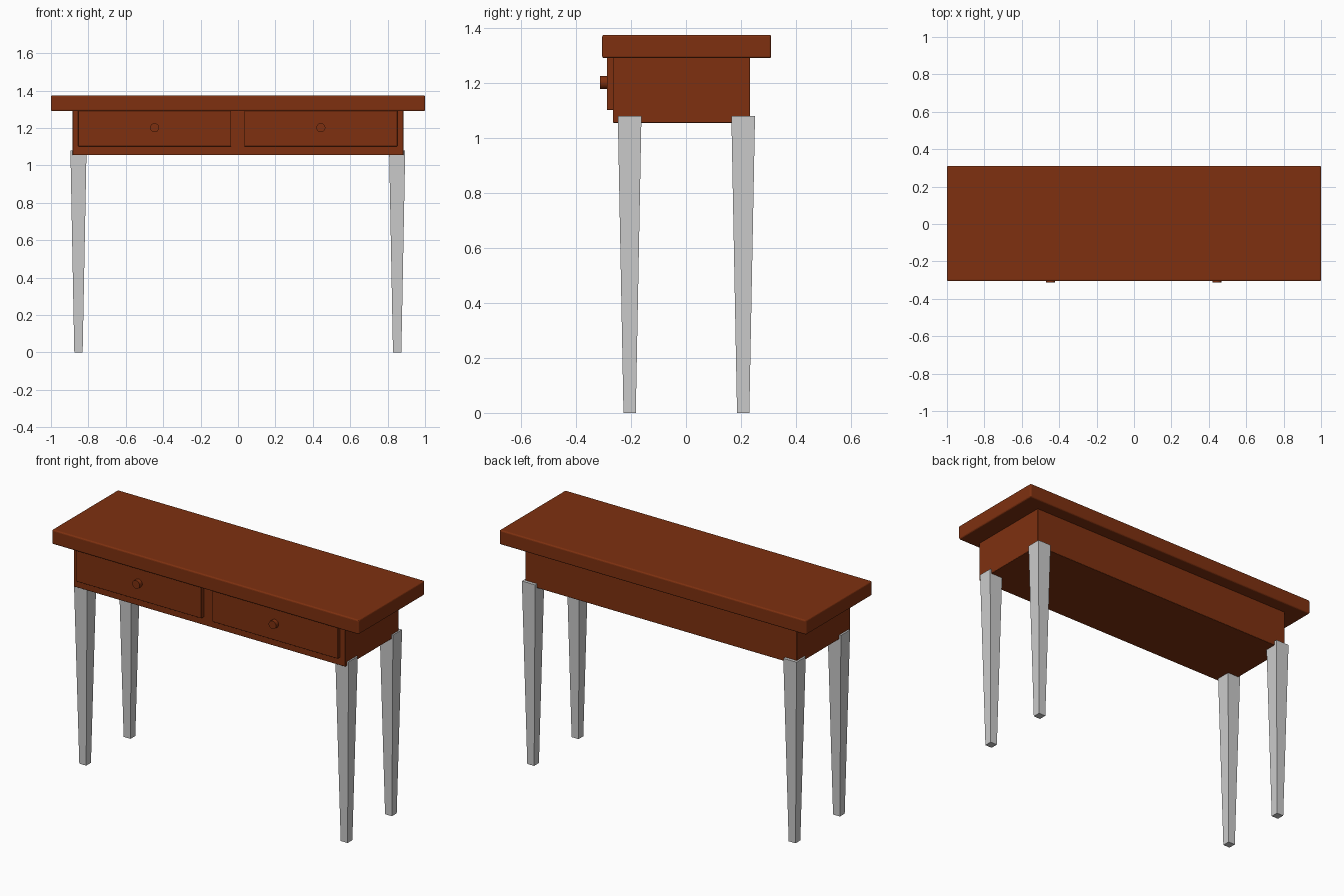
import bpy
import bmesh
from mathutils import Matrix

if "Cube" in bpy.data.objects:
    bpy.data.objects.remove(bpy.data.objects["Cube"], do_unlink=True)


def make_material(name, colour):
    mat = bpy.data.materials.new(name)
    mat.use_nodes = True
    mat.diffuse_color = colour
    mat.node_tree.nodes["Principled BSDF"].inputs["Base Color"].default_value = colour
    return mat


wood = make_material("red brown wood", (0.21, 0.03, 0.005, 1))
grey = make_material("light grey", (0.6, 0.6, 0.6, 1))


def add_object(name, bm, mat, bevel=0.0):
    mesh = bpy.data.meshes.new(name)
    bmesh.ops.recalc_face_normals(bm, faces=bm.faces)
    bm.to_mesh(mesh)
    bm.free()
    mesh.materials.append(mat)
    obj = bpy.data.objects.new(name, mesh)
    bpy.context.collection.objects.link(obj)
    if bevel:
        mod = obj.modifiers.new("soft edges", "BEVEL")
        mod.width = bevel
        mod.segments = 3
    return obj


def box(name, x, y, z, mat, bevel=0.0, taper=1.0):
    """Box from (min, max) ranges; taper scales the bottom end."""
    bm = bmesh.new()
    bmesh.ops.create_cube(bm, size=1)
    for v in bm.verts:
        s = taper if v.co.z < 0 else 1.0
        v.co = [(r[0] + r[1]) / 2 + c * k * (r[1] - r[0])
                for r, c, k in zip((x, y, z), v.co, (s, s, 1))]
    return add_object(name, bm, mat, bevel)


# Table top and the case beneath it
box("table_top", (-1, 1), (-0.305, 0.31), (1.29, 1.375), wood, 0.008)
box("case", (-0.885, 0.885), (-0.265, 0.233), (1.055, 1.295), wood, 0.003)

# Drawer fronts with round knobs
for side, x0, x1 in (("right", -0.855, -0.037), ("left", 0.034, 0.852)):
    box(side + "_drawer", (x0, x1), (-0.288, -0.26), (1.102, 1.292), wood, 0.003)
    bm = bmesh.new()
    bmesh.ops.create_cone(
        bm, cap_ends=True, segments=32, radius1=0.024, radius2=0.024, depth=0.03,
        matrix=Matrix.Translation(((x0 + x1) / 2, -0.298, 1.202))
        @ Matrix.Rotation(1.5707963, 4, "X"))
    knob = add_object(side + "_knob", bm, wood)
    bpy.ops.object.select_all(action="DESELECT")
    knob.select_set(True)
    bpy.context.view_layer.objects.active = knob
    bpy.ops.object.shade_smooth_by_angle()

# Four square tapered legs
for side, cx in (("right", -0.853), ("left", 0.851)):
    for end, cy in (("front", -0.205), ("back", 0.208)):
        box(f"{end}_{side}_leg", (cx - 0.043, cx + 0.043), (cy - 0.043, cy + 0.043),
            (0, 1.08), grey, taper=0.52)
